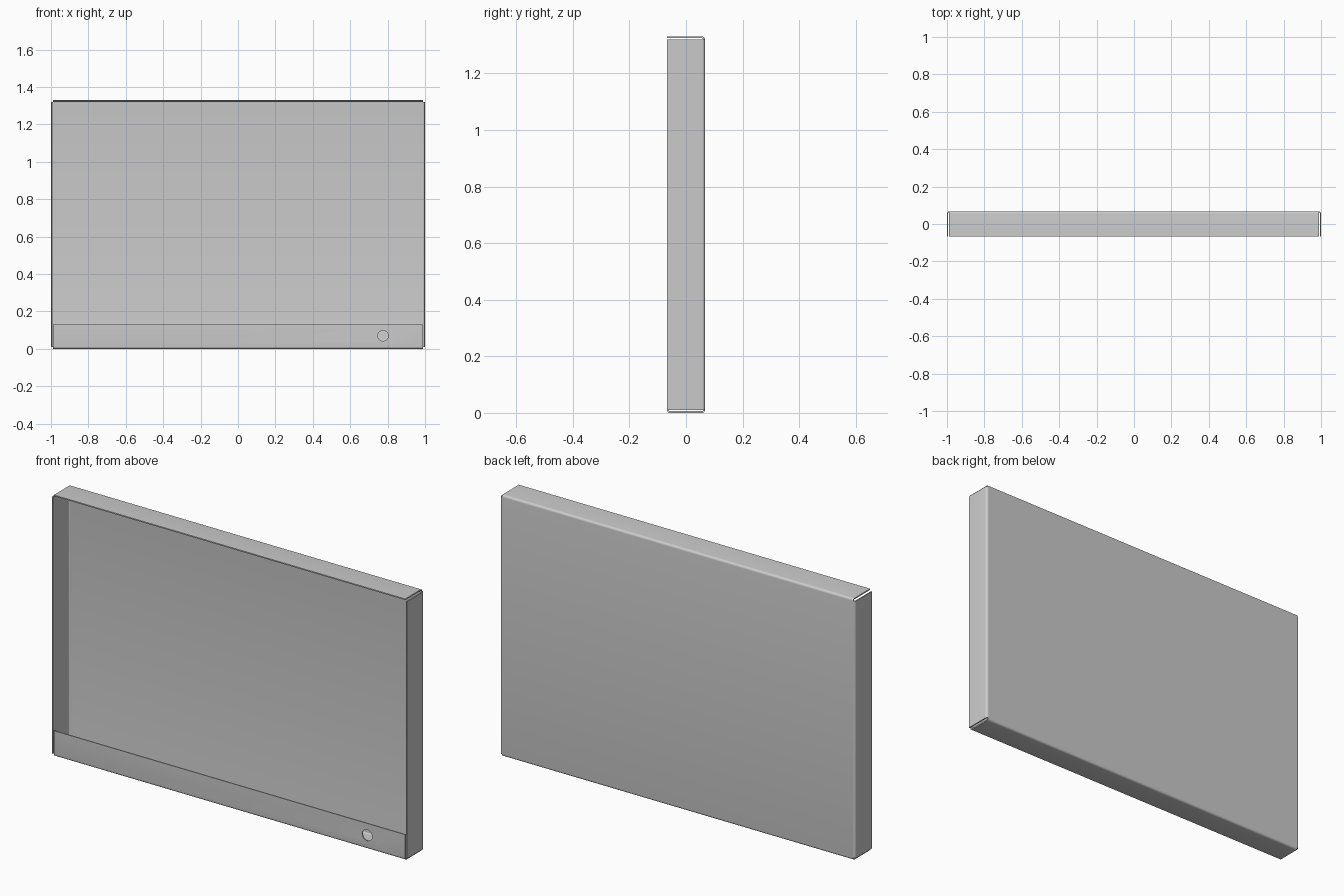
import bpy, bmesh, math
from mathutils import Vector, Matrix

cube = bpy.data.objects.get("Cube")
if cube:
    bpy.data.objects.remove(cube, do_unlink=True)

W, H, D = 1.0, 1.33, 0.068      # half width, height, half depth
T, R, GAP = 0.006, 0.012, 0.011  # sheet thickness, outer bend radius, corner relief

metal = bpy.data.materials.new("grey_metal")
metal.use_nodes = True
grey = (0.6, 0.6, 0.6, 1)
metal.diffuse_color = grey
metal.node_tree.nodes["Principled BSDF"].inputs["Base Color"].default_value = grey


def bent_line(points, offset, steps=6):
    """Offset a right-angled path to its left and round its inner corners."""
    pts = [Vector(p) for p in points]
    out = []
    for i, p in enumerate(pts):
        a = (p - pts[i - 1]).normalized() if i else None
        b = (pts[i + 1] - p).normalized() if i + 1 < len(pts) else None
        if a is None or b is None:
            d = a or b
            out.append(p + Vector((-d.y, d.x)) * offset)
            continue
        centre = p + (b - a) * R
        for k in range(steps + 1):
            t = math.pi / 2 * k / steps
            out.append(centre + (a * math.sin(t) - b * math.cos(t)) * (R - offset))
    return out


def sheet(name, points, to_world, low, high):
    """Extrude a bent sheet profile from low to high."""
    loop = bent_line(points, 0) + bent_line(points, T)[::-1]
    bm = bmesh.new()
    face = bm.faces.new([bm.verts.new(to_world(p.x, p.y, low)) for p in loop])
    grown = bmesh.ops.extrude_face_region(bm, geom=[face])["geom"]
    shift = to_world(0, 0, high) - to_world(0, 0, low)
    bmesh.ops.translate(bm, vec=shift, verts=[v for v in grown if isinstance(v, bmesh.types.BMVert)])
    bmesh.ops.recalc_face_normals(bm, faces=bm.faces)
    mesh = bpy.data.meshes.new(name)
    bm.to_mesh(mesh)
    bm.free()
    mesh.materials.append(metal)
    obj = bpy.data.objects.new(name, mesh)
    bpy.context.collection.objects.link(obj)
    return obj


def activate(obj):
    bpy.ops.object.select_all(action="DESELECT")
    obj.select_set(True)
    bpy.context.view_layer.objects.active = obj


# Back panel folded into top flange, bottom flange and front lip
profile = [(-D, H), (D, H), (D, 0), (-D, 0), (-D, 0.13)]
panel = sheet("back_panel_and_lip", [(-y, z) for y, z in profile],
              lambda u, v, w: Vector((w, -u, v)), -W + GAP, W - GAP)

# Round hole in the front lip
bpy.ops.mesh.primitive_cylinder_add(vertices=32, radius=0.028, depth=0.04,
                                    location=(0.775, -D, 0.07), rotation=(math.pi / 2, 0, 0))
cutter = bpy.context.object
cutter.name = "hole_cutter"
cutter.hide_render = True
cutter.data.materials.append(metal)
activate(panel)
cut = panel.modifiers.new("hole", "BOOLEAN")
cut.operation = "DIFFERENCE"
cut.object = cutter
bpy.ops.object.modifier_apply(modifier=cut.name)
bpy.data.objects.remove(cutter, do_unlink=True)

# Side flanges, each with the bend joining it to the back panel
parts = [panel]
for name, side in (("left_flange", 1), ("right_flange", -1)):
    path = [(W - R, D), (W, D), (W, -D)]
    # The bend uses up the whole first leg, so mirror the traced path
    parts.append(sheet(name, [(-x, y) for x, y in path],
                       lambda u, v, w, s=side: Vector((-s * u, v, w)), GAP, H - GAP))

for obj in parts:
    activate(obj)
    bpy.ops.object.shade_smooth_by_angle(angle=math.radians(35))
